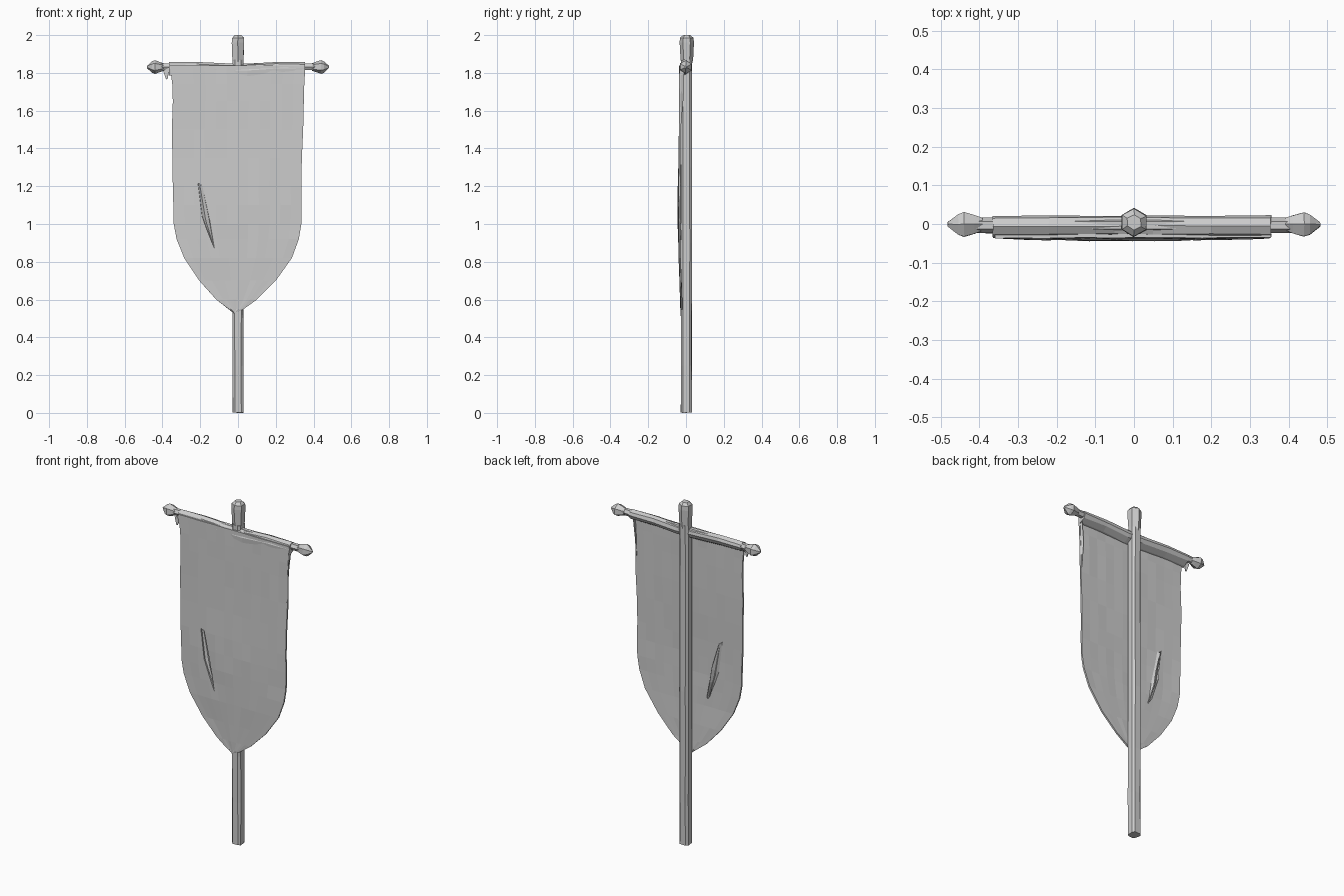
import bpy, bmesh, math, random
from mathutils import Vector, Matrix

if "Cube" in bpy.data.objects:
    bpy.data.objects.remove(bpy.data.objects["Cube"])

random.seed(4)


def make(name, bm):
    bmesh.ops.recalc_face_normals(bm, faces=bm.faces)
    mesh = bpy.data.meshes.new(name)
    bm.to_mesh(mesh)
    bm.free()
    ob = bpy.data.objects.new(name, mesh)
    bpy.context.collection.objects.link(ob)
    return ob


def loft(name, rings, jitter=0.0):
    """Skin a list of equal-length point rings and cap both ends."""
    bm = bmesh.new()
    loops = [[bm.verts.new(Vector(p) + Vector([random.uniform(-jitter, jitter) for _ in range(3)]))
              for p in ring] for ring in rings]
    n = len(loops[0])
    for a, b in zip(loops, loops[1:]):
        for i in range(n):
            j = (i + 1) % n
            bm.faces.new((a[i], a[j], b[j], b[i]))
    bm.faces.new(loops[0][::-1])
    bm.faces.new(loops[-1])
    return make(name, bm)


def circle_ring(r, t, axis, centre, sides=6, turn=0.0):
    pts = []
    for i in range(sides):
        a = 2 * math.pi * i / sides + turn
        u, v = r * math.cos(a), r * math.sin(a)
        pts.append((u + centre[0], v + centre[1], t) if axis == 'z'
                   else (t, u + centre[0], v + centre[1]))
    return pts


# Pole: chamfered square post, slightly hewn
def post_ring(z, w=0.029, c=0.012):
    k = w - c
    return [(x, y + 0.002, z) for x, y in
            ((w, -k), (w, k), (k, w), (-k, w), (-w, k), (-w, -k), (-k, -w), (k, -w))]


pole = loft("pole", [post_ring(z) for z in (0.002, 0.25, 0.52, 0.9, 1.3, 1.6, 1.87)], 0.0015)
pole.data.vertices[0].co.z = 0

# Top finial
loft("pole_finial", [circle_ring(r, z, 'z', (0, 0.004), 6, 0.5) for r, z in
                     ((0.026, 1.84), (0.033, 1.87), (0.038, 1.96), (0.036, 1.985), (0.02, 2.0))], 0.001)

# Crossbar and pointed end knobs
loft("crossbar", [circle_ring(0.02, x, 'x', (-0.003, 1.832)) for x in (-0.42, -0.15, 0.15, 0.42)])
for side, label in ((-1, "left"), (1, "right")):
    loft(label + "_knob", [circle_ring(r, side * x, 'x', (-0.001, 1.831), 6, 0.5) for r, x in
                           ((0.019, 0.392), (0.027, 0.412), (0.036, 0.44), (0.03, 0.455), (0.006, 0.482))], 0.001)

# Cloth sleeve wrapped over the crossbar
SLEEVE = ((-0.033, 1.785), (-0.037, 1.82), (-0.027, 1.845), (-0.005, 1.855),
          (0.016, 1.846), (0.021, 1.828), (0.012, 1.808), (-0.018, 1.79))
loft("banner_sleeve", [[(x, y, z + dz) for y, z in SLEEVE] for x, dz in
                       ((-0.365, 0.001), (-0.22, 0.003), (-0.05, -0.006), (0.05, -0.006), (0.2, 0.002), (0.355, 0.001))],
     0.002)

# Banner sheet: rows of (height, left edge, right edge)
ROWS = ((1.84, -.36, .355), (1.74, -.348, .35), (1.65, -.345, .345), (1.5, -.35, .345),
        (1.35, -.347, .338), (1.2, -.345, .335), (1.1, -.342, .337), (1.0, -.34, .335),
        (.92, -.325, .322), (.82, -.285, .285), (.7, -.205, .2), (.6, -.115, .1),
        (.55, -.05, .03), (.53, -.022, -.012))
COLS = 12
bm = bmesh.new()
grid = []
for z, left, right in ROWS:
    row = []
    for c in range(COLS + 1):
        x = left + (right - left) * c / COLS
        belly = 0.008 * math.exp(-((z - 1.1) / 0.3) ** 2) * math.cos(min(abs(x) * 4, 1.5))
        y = -0.031 - belly + random.uniform(-0.0015, 0.0015)
        y += 0.008 * max(0, (0.8 - z) / 0.27)
        row.append(bm.verts.new((x, y, z)))
    grid.append(row)
for a, b in zip(grid, grid[1:]):
    for c in range(COLS):
        bm.faces.new((a[c], b[c], b[c + 1], a[c + 1]))
banner = make("banner", bm)
solid = banner.modifiers.new("thickness", 'SOLIDIFY')
solid.thickness = 0.01
solid.offset = 0

# Slanted tear cut through the sheet
TEAR = ((-.212, 1.215), (-.19, 1.205), (-.15, 1.02), (-.125, .87), (-.165, .97), (-.19, 1.04))
cutter = loft("tear_cutter", [[(x, y, z) for x, z in TEAR] for y in (-0.1, 0.05)])
cut = banner.modifiers.new("tear", 'BOOLEAN')
cut.operation = 'DIFFERENCE'
cut.object = cutter
bpy.context.view_layer.objects.active = banner
banner.select_set(True)
for name in ("thickness", "tear"):
    bpy.ops.object.modifier_apply(modifier=name)
bpy.data.objects.remove(cutter)


# Cloth flaps folded back behind the tear
def flap(name, edge, fold):
    bm = bmesh.new()
    a = [bm.verts.new(p) for p in edge]
    b = [bm.verts.new(p) for p in fold]
    for i in range(len(a) - 1):
        bm.faces.new((a[i], a[i + 1], b[i + 1], b[i]))
    ob = make(name, bm)
    m = ob.modifiers.new("thickness", 'SOLIDIFY')
    m.thickness = 0.005


flap("tear_flap_left",
     ((-.214, -.03, 1.22), (-.192, -.03, 1.04), (-.167, -.03, .97), (-.124, -.03, .865)),
     ((-.198, -.018, 1.2), (-.16, -.008, 1.06), (-.148, -.008, .98), (-.122, -.02, .875)))
flap("tear_flap_right",
     ((-.188, -.032, 1.21), (-.149, -.032, 1.02), (-.122, -.032, .865)),
     ((-.203, -.022, 1.2), (-.18, -.014, 1.03), (-.14, -.02, .9)))

# Gathered fold on the right edge and small tatter on the left
flap("edge_fold", ((.356, -.034, 1.83), (.35, -.034, 1.72), (.345, -.034, 1.5)),
     ((.352, -.01, 1.81), (.338, -.012, 1.68), (.34, -.028, 1.5)))
flap("tatter", ((-.395, -.015, 1.81), (-.38, -.02, 1.765)), ((-.36, -.02, 1.83), (-.373, -.02, 1.77)))
